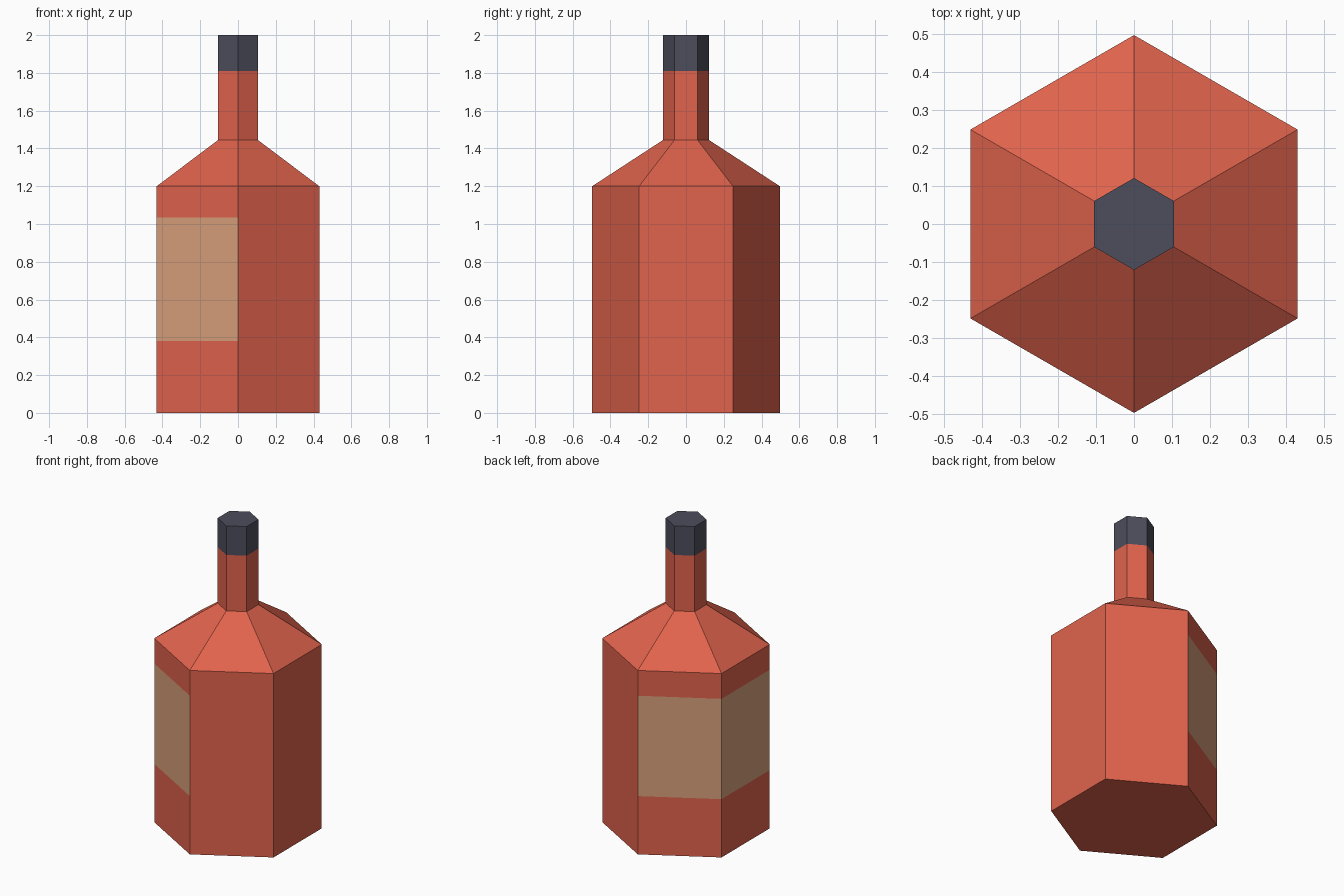
import bpy, bmesh, math

if "Cube" in bpy.data.objects:
    bpy.data.objects.remove(bpy.data.objects["Cube"])

SIDES = 6


def material(name, rgb):
    def lin(c):
        c /= 255
        return c / 12.92 if c <= 0.04045 else ((c + 0.055) / 1.055) ** 2.4
    m = bpy.data.materials.new(name)
    m.diffuse_color = (*[lin(c) for c in rgb], 1)
    m.use_nodes = True
    m.node_tree.nodes["Principled BSDF"].inputs["Base Color"].default_value = m.diffuse_color
    return m


def lathe(name, profile, mats, close_bottom=False, close_top=False, rule=None):
    """Stack hexagonal rings from (radius, height) pairs, flat shaded."""
    bm = bmesh.new()
    rings = []
    for r, z in profile:
        angles = [math.radians(30 + 360 / SIDES * i) for i in range(SIDES)]
        rings.append([bm.verts.new((r * math.cos(a), r * math.sin(a), z)) for a in angles])
    for lo, hi in zip(rings, rings[1:]):
        for i in range(SIDES):
            j = (i + 1) % SIDES
            bm.faces.new((lo[i], lo[j], hi[j], hi[i]))
    if close_bottom:
        bm.faces.new(rings[0][::-1])
    if close_top:
        bm.faces.new(rings[-1])
    bm.normal_update()
    if rule:
        for f in bm.faces:
            f.material_index = rule(f)
    me = bpy.data.meshes.new(name)
    bm.to_mesh(me)
    bm.free()
    for m in mats:
        me.materials.append(m)
    ob = bpy.data.objects.new(name, me)
    bpy.context.collection.objects.link(ob)
    return ob


glass = material("red glass", (224, 99, 77))
paper = material("tan label", (217, 160, 124))
dark = material("dark cap", (77, 77, 92))

LABEL_LOW, LABEL_HIGH = 0.38, 1.035
NECK_R, CAP_Z = 0.121, 1.81


# Label wraps the three left-hand faces of the body
def label_rule(f):
    z = f.calc_center_median().z
    return int(LABEL_LOW < z < LABEL_HIGH and f.normal.x < -0.1)


# Bottle body with shoulder and neck
lathe("bottle_body",
      [(0.497, 0), (0.497, LABEL_LOW), (0.497, LABEL_HIGH), (0.497, 1.2),
       (NECK_R, 1.445), (NECK_R, CAP_Z)],
      [glass, paper], close_bottom=True, rule=label_rule)

# Cap flush with the neck
lathe("bottle_cap", [(NECK_R, CAP_Z), (NECK_R, 2.0)], [dark], close_top=True)
